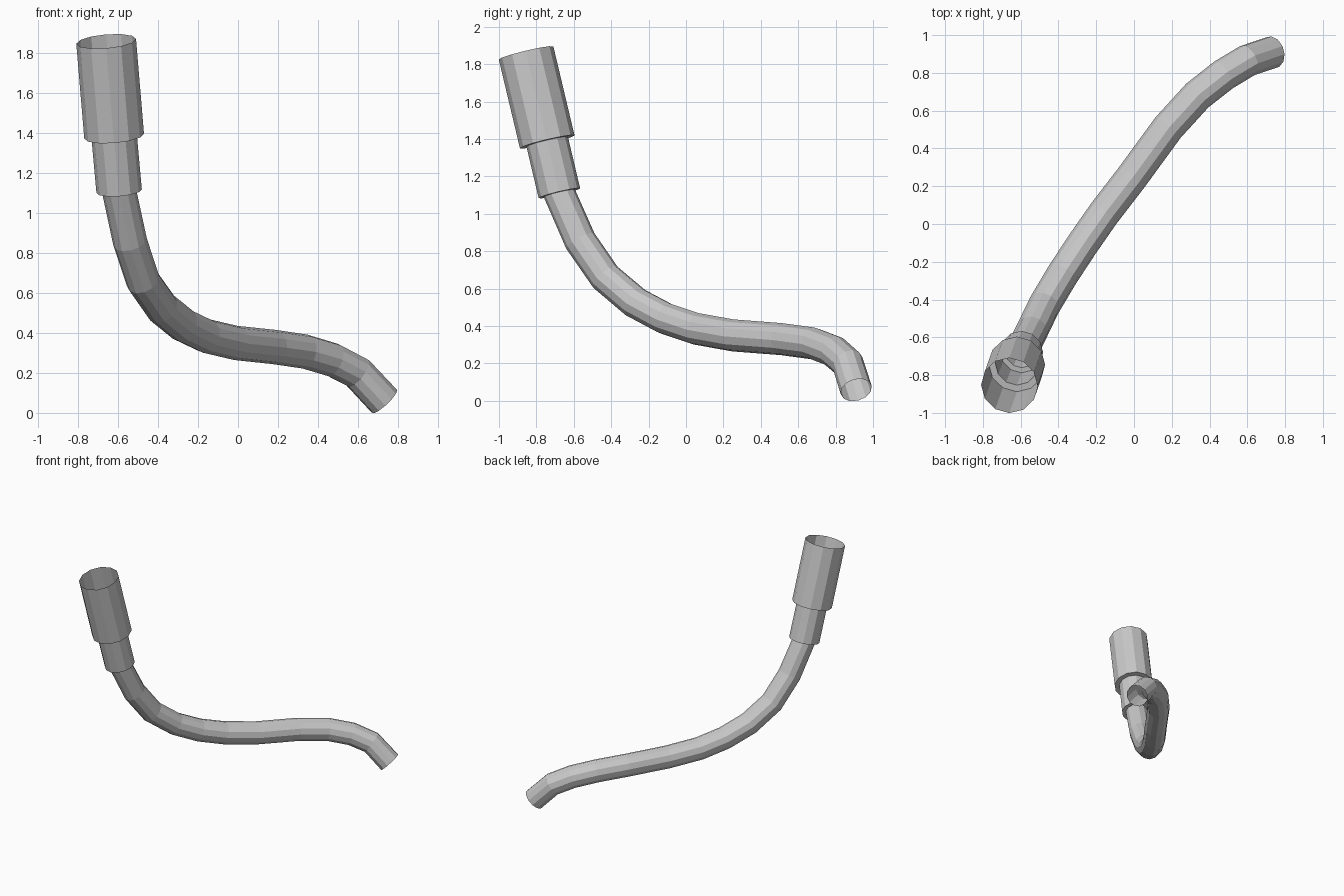
import bpy, bmesh, math
from mathutils import Vector

cube = bpy.data.objects.get("Cube")
if cube:
    bpy.data.objects.remove(cube, do_unlink=True)

SIDES = 12
PIPE_R, COLLAR_R, SOCKET_R = 0.086, 0.114, 0.15

grey = bpy.data.materials.new("plain grey")
grey.use_nodes = True
colour = (0.58, 0.58, 0.58, 1)
grey.diffuse_color = colour
grey.node_tree.nodes["Principled BSDF"].inputs["Base Color"].default_value = colour


def sweep(name, points, radii, tangents):
    """Open tube through the points, one ring per point."""
    bm = bmesh.new()
    rings = []
    side = Vector((1, 0, 0))
    for p, r, t in zip(points, radii, tangents):
        side = (side - t * side.dot(t)).normalized()
        up = t.cross(side)
        angles = [math.tau * k / SIDES for k in range(SIDES)]
        rings.append([bm.verts.new(p + r * (side * math.cos(a) + up * math.sin(a)))
                      for a in angles])
    for lower, upper in zip(rings, rings[1:]):
        for k in range(SIDES):
            n = (k + 1) % SIDES
            bm.faces.new((lower[k], lower[n], upper[n], upper[k]))
    mesh = bpy.data.meshes.new(name)
    bm.to_mesh(mesh)
    bm.free()
    mesh.materials.append(grey)
    obj = bpy.data.objects.new(name, mesh)
    bpy.context.collection.objects.link(obj)
    return obj


# Upper fitting: axis and joints
collar_base = Vector((-0.595, -0.677, 1.11))
socket_base = Vector((-0.62, -0.742, 1.385))
socket_top = Vector((-0.66, -0.855, 1.86))
axis = (socket_top - socket_base).normalized()


def sleeve(name, base, top, inner, outer):
    """Straight open sleeve with a flat ring closing its lower step."""
    sweep(name, [base, base, top], [inner, outer, outer], [axis] * 3)


sleeve("socket", socket_base, socket_top, COLLAR_R, SOCKET_R)
sleeve("collar", collar_base, socket_base, PIPE_R, COLLAR_R)

# Bent pipe from the collar down to the open end
path = [collar_base] + [Vector(p) for p in (
    (-0.54, -0.565, 0.855), (-0.475, -0.43, 0.66), (-0.38, -0.27, 0.525),
    (-0.275, -0.11, 0.44), (-0.16, 0.055, 0.385), (-0.01, 0.25, 0.35),
    (0.18, 0.51, 0.33), (0.335, 0.68, 0.307), (0.475, 0.79, 0.265),
    (0.60, 0.865, 0.20), (0.733, 0.91, 0.058))]
steps = [(b - a).normalized() for a, b in zip(path, path[1:])]
bends = [(a + b).normalized() for a, b in zip(steps, steps[1:])]
sweep("bent_pipe", path, [PIPE_R] * len(path), [-axis] + bends + [steps[-1]])
